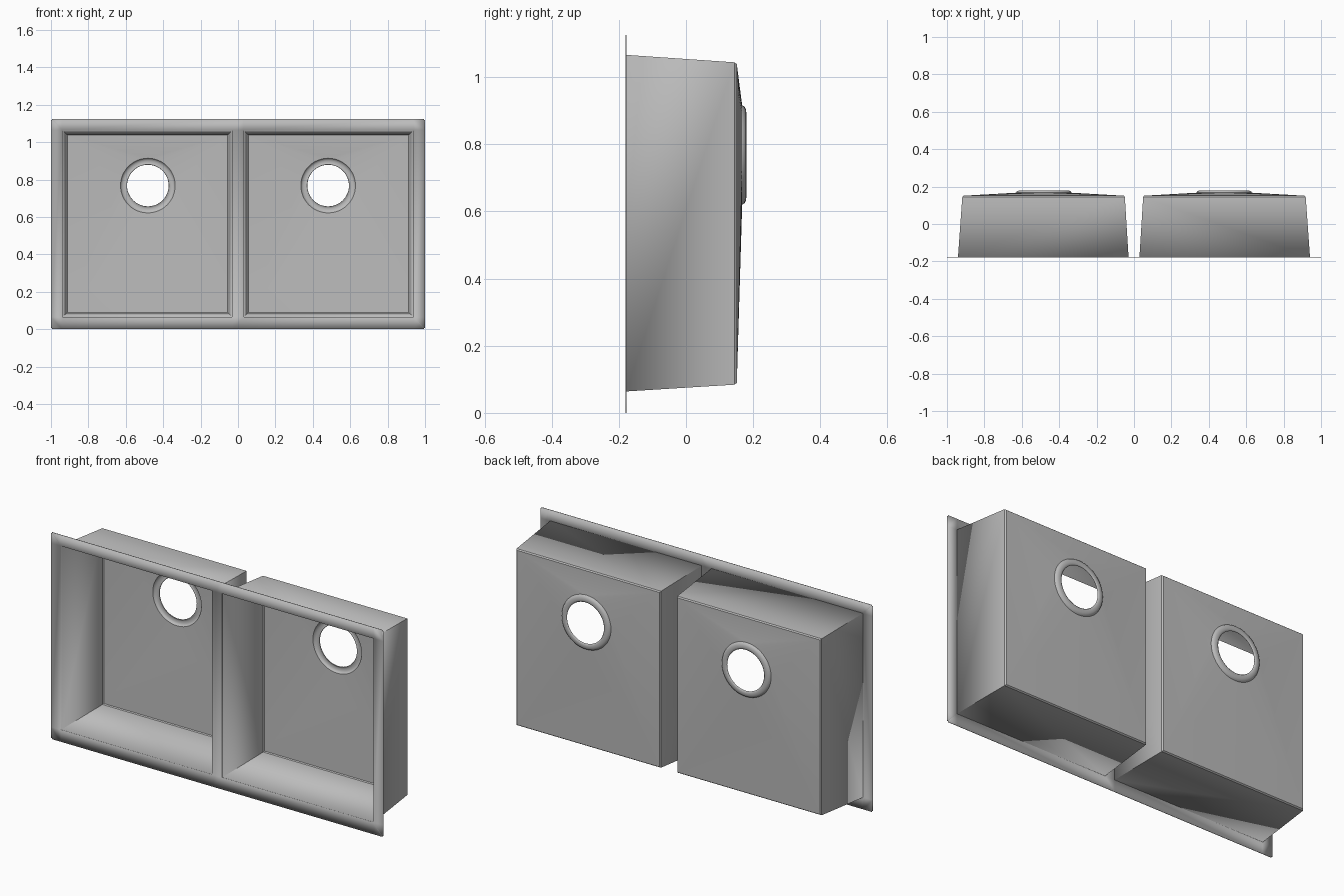
import bpy, bmesh, math

if "Cube" in bpy.data.objects:
    bpy.data.objects.remove(bpy.data.objects["Cube"])

STEEL = (0.5, 0.5, 0.5, 1)
steel = bpy.data.materials.new("brushed steel")
steel.use_nodes = True
steel.diffuse_color = STEEL
steel.node_tree.nodes["Principled BSDF"].inputs["Base Color"].default_value = STEEL

FRONT, BACK, SHEET = -0.178, 0.15, 0.003
SEGMENTS = 48


def finish(bm, name, angle):
    bmesh.ops.recalc_face_normals(bm, faces=bm.faces)
    mesh = bpy.data.meshes.new(name)
    bm.to_mesh(mesh)
    bm.free()
    mesh.materials.append(steel)
    obj = bpy.data.objects.new(name, mesh)
    bpy.context.collection.objects.link(obj)
    sheet = obj.modifiers.new("sheet thickness", "SOLIDIFY")
    sheet.thickness = SHEET
    sheet.offset = 0
    bpy.ops.object.select_all(action="DESELECT")
    obj.select_set(True)
    bpy.context.view_layer.objects.active = obj
    bpy.ops.object.shade_smooth_by_angle(angle=math.radians(angle))


def bridge(bm, a, b):
    n = len(a)
    for i in range(n):
        j = (i + 1) % n
        bm.faces.new((a[i], a[j], b[j], b[i]))


# Flat rim: a grid of strips that leaves two openings
bm = bmesh.new()
xs = [-1, -0.94, -0.03, 0.03, 0.94, 1]
zs = [0, 0.065, 1.065, 1.125]
grid = [[bm.verts.new((x, FRONT, z)) for z in zs] for x in xs]
for i in range(5):
    for k in range(3):
        if k == 1 and i in (1, 3):
            continue
        bm.faces.new((grid[i][k], grid[i + 1][k], grid[i + 1][k + 1], grid[i][k + 1]))
corners = [grid[i][k] for i in (0, 5) for k in (0, 3)]
bmesh.ops.bevel(bm, geom=corners, offset=0.006, affect="VERTICES", segments=3)
finish(bm, "rim", 30)


def make_bowl(name, side):
    bm = bmesh.new()

    def rectangle(x0, x1, z0, z1, y):
        # Corners run round from lower inner to upper inner
        return [bm.verts.new((side * x, y, z))
                for x, z in ((x0, z0), (x1, z0), (x1, z1), (x0, z1))]

    def ring(radius, y):
        return [bm.verts.new((side * (0.482 + radius * math.cos(t)), y,
                              0.768 + radius * math.sin(t)))
                for t in (2 * math.pi * i / SEGMENTS for i in range(SEGMENTS))]

    # Tapered walls with a small rounded foot
    mouth = rectangle(0.03, 0.94, 0.065, 1.065, FRONT)
    foot = rectangle(0.05, 0.917, 0.085, 1.043, BACK - 0.006)
    floor = rectangle(0.055, 0.912, 0.09, 1.038, BACK)
    bridge(bm, mouth, foot)
    bridge(bm, foot, floor)

    # Sloping floor: each quarter of the drain fans out to one corner
    edge = ring(0.147, 0.166)
    quarter = SEGMENTS // 4
    fan = (2, 3, 0, 1)
    for i in range(SEGMENTS):
        corner = floor[fan[i // quarter]]
        bm.faces.new((edge[i], edge[(i + 1) % SEGMENTS], corner))
        if i % quarter == 0:
            previous = floor[fan[i // quarter - 1]]
            bm.faces.new((previous, edge[i], corner))

    # Recessed drain seat
    for radius, y in ((0.143, 0.173), (0.134, 0.1775), (0.122, 0.1785),
                      (0.116, 0.177), (0.112, 0.174)):
        inner = ring(radius, y)
        bridge(bm, edge, inner)
        edge = inner
    finish(bm, name, 35)


make_bowl("left_bowl", 1)
make_bowl("right_bowl", -1)
